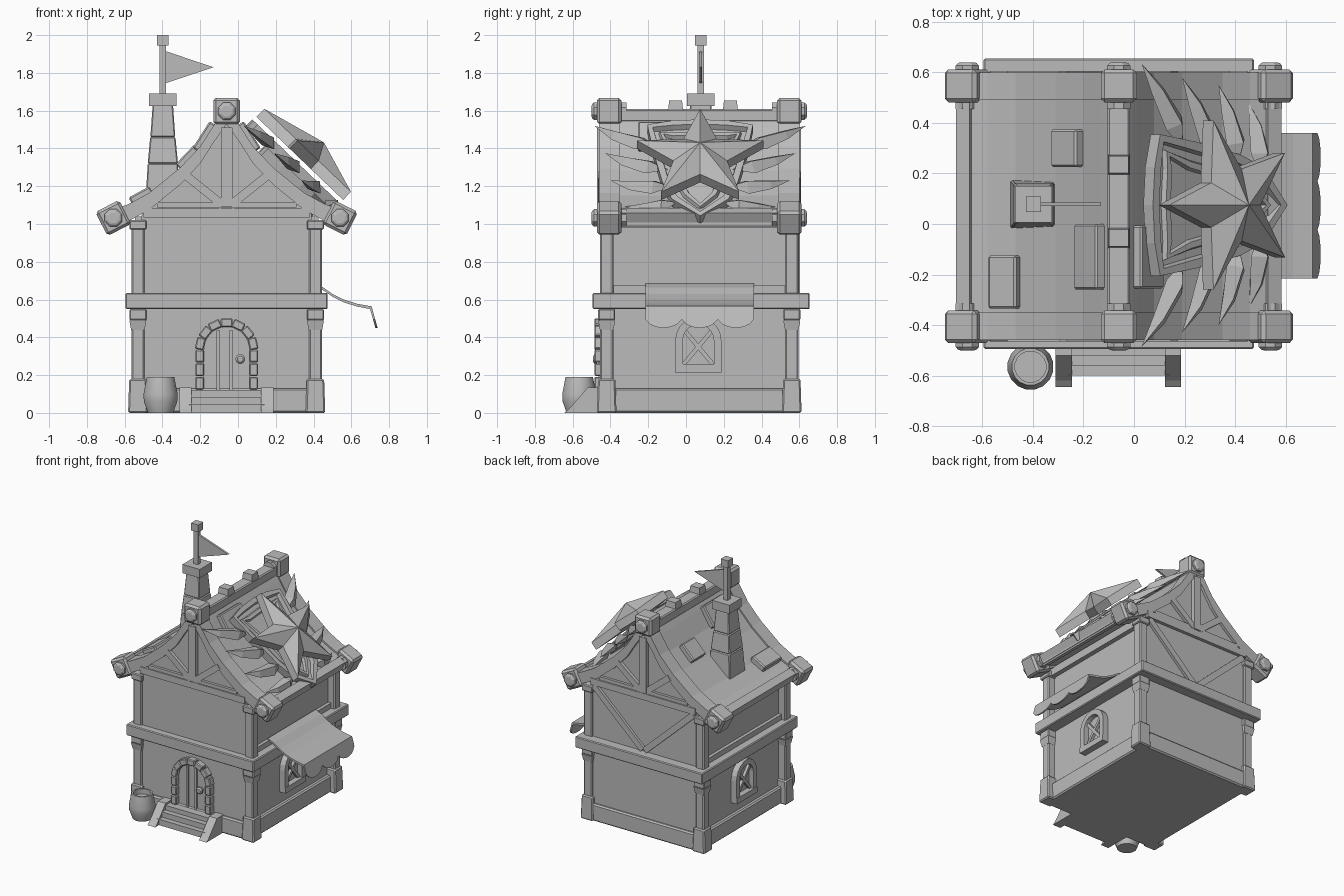
import bpy, bmesh
from math import sin, cos, pi, atan2, hypot, radians
from mathutils import Vector

if "Cube" in bpy.data.objects:
    bpy.data.objects.remove(bpy.data.objects["Cube"])

CX, CY = -0.06, 0.07                      # centre of the house
HX, HY = 0.47, 0.49                       # post offsets from the centre
FRONT, BACK = CY - 0.51, CY + 0.51        # gable wall faces

grey = bpy.data.materials.new("plain_grey")
grey.use_nodes = True
grey.diffuse_color = (0.5, 0.5, 0.5, 1)
grey.node_tree.nodes["Principled BSDF"].inputs["Base Color"].default_value = (0.5, 0.5, 0.5, 1)


def finish(name, bm, bevel=0):
    bmesh.ops.recalc_face_normals(bm, faces=bm.faces)
    me = bpy.data.meshes.new(name)
    bm.to_mesh(me)
    bm.free()
    me.materials.append(grey)
    ob = bpy.data.objects.new(name, me)
    bpy.context.scene.collection.objects.link(ob)
    if bevel:
        mod = ob.modifiers.new("bevel", "BEVEL")
        mod.width, mod.segments = bevel, 1
    return ob


def mesh(name, verts, faces, bevel=0):
    bm = bmesh.new()
    vs = [bm.verts.new(v) for v in verts]
    for f in faces:
        bm.faces.new([vs[i] for i in f])
    return finish(name, bm, bevel)


def prism(name, pts, place, d0, d1, bevel=0):
    """Extrude a 2D outline; place maps (a, b, depth) to space."""
    n = len(pts)
    verts = [place(a, b, d) for d in (d0, d1) for a, b in pts]
    faces = [list(range(n)), list(range(n, 2 * n))]
    faces += [[i, (i + 1) % n, n + (i + 1) % n, n + i] for i in range(n)]
    return mesh(name, verts, faces, bevel)


def taper(name, x, y, z0, z1, bot, top, bevel=0):
    v = [(x + i * h[0], y + j * h[1], z) for z, h in ((z0, bot), (z1, top))
         for i, j in ((-1, -1), (1, -1), (1, 1), (-1, 1))]
    f = [(0, 1, 2, 3), (4, 5, 6, 7)] + [(i, (i + 1) % 4, 4 + (i + 1) % 4, 4 + i) for i in range(4)]
    return mesh(name, v, f, bevel)


def box(name, c, s, rot_y=0, rot_x=0, bevel=0):
    ob = taper(name, 0, 0, -s[2] / 2, s[2] / 2, (s[0] / 2, s[1] / 2), (s[0] / 2, s[1] / 2), bevel)
    ob.location, ob.rotation_euler = c, (rot_x, rot_y, 0)
    return ob


def timber(name, p, q, y, w, d):
    """Straight beam between two points of a gable wall."""
    dx, dz = q[0] - p[0], q[1] - p[1]
    return box(name, ((p[0] + q[0]) / 2, y, (p[1] + q[1]) / 2), (hypot(dx, dz), d, w), -atan2(dz, dx))


def lathe(name, profile, sides, c, axis="z"):
    rings = [[(r * cos(2 * pi * (i + .5) / sides), r * sin(2 * pi * (i + .5) / sides), h)
              for i in range(sides)] for r, h in profile]
    verts = [v for ring in rings for v in ring]
    faces = [list(range(sides)), list(range(len(verts) - sides, len(verts)))]
    for k in range(len(profile) - 1):
        for i in range(sides):
            j = (i + 1) % sides
            faces.append([k * sides + i, k * sides + j, (k + 1) * sides + j, (k + 1) * sides + i])
    ob = mesh(name, verts, faces)
    ob.location = c
    if axis == "y":
        ob.rotation_euler = (pi / 2, 0, 0)
    return ob


def arch(r, base, spring, n=10):
    return [(r, base)] + [(r * cos(pi * i / n), spring + r * sin(pi * i / n)) for i in range(n + 1)] + [(-r, base)]


def xz(a, b, d):
    return (CX + a, d, b)


# Walls, plinth and floor beam
SLOPE = [(0, 1.62), (.07, 1.52), (.14, 1.41), (.25, 1.295), (.41, 1.165), (.52, 1.105), (.62, 1.07)]


def roof_z(dx):
    for (a, za), (b, zb) in zip(SLOPE, SLOPE[1:]):
        if dx <= b:
            return za + (zb - za) * (dx - a) / (b - a)
    return SLOPE[-1][1]


def roof_outline(top, thick):
    up = [(-a, z - top) for a, z in SLOPE[::-1]] + [(a, z - top) for a, z in SLOPE[1:]]
    return up + [(a, z - thick) for a, z in up[::-1]]


wall = [(-.45, .05), (.45, .05), (.45, 1.05)]
wall += [(a, z - .06) for a, z in SLOPE[4::-1]] + [(-a, z - .06) for a, z in SLOPE[1:5]] + [(-.45, 1.05)]
prism("house_walls", wall, xz, FRONT, BACK)
box("plinth", (CX, CY, .065), (.96, 1.06, .13), bevel=.01)
box("floor_beam", (CX, CY + .01, .592), (1.07, 1.15, .085), bevel=.006)
for s in (-1, 1):
    box("upper_side_beam", (CX + s * .46, CY, 1.01), (.05, .95, .06))
    box("lower_side_beam", (CX + s * .46, CY, .655), (.03, .95, .04))

# Corner posts
for sx in (-1, 1):
    for sy in (-1, 1):
        x, y = CX + sx * HX, CY + sy * HY
        taper("post_base", x, y, 0, .18, (.052, .052), (.046, .046), .008)
        box("lower_post", (x, y, .35), (.07, .07, .4), bevel=.008)
        taper("lower_capital", x, y, .44, .49, (.036, .036), (.045, .045))
        box("lower_capital_block", (x, y, .52), (.09, .09, .06), bevel=.006)
        box("upper_post", (x, y, .82), (.07, .07, .4), bevel=.008)
        box("upper_capital", (x, y, .995), (.09, .09, .05), bevel=.006)

# Gable timbers
for s, y in ((-1, FRONT), (1, BACK)):
    box("tie_beam", (CX, y, 1.06), (.88, .05, .05))
    box("gable_sill", (CX, y, 1.1), (.74, .04, .025))
    box("king_post", (CX, y, 1.3), (.06, .06, .42))
    for k in (-1, 1):
        timber("gable_brace", (CX + k * .02, 1.1), (CX + k * .22, 1.26), y, .045, .05)
        if s > 0:
            timber("wall_brace", (CX + k * .01, .65), (CX + k * .42, 1.03), y, .045, .04)

# Roof, barge boards and ridge
prism("roof", roof_outline(.015, .06), xz, CY - .45, CY + .45)
for s in (-1, 1):
    y = CY + s * .475
    prism("barge_board", roof_outline(0, .09), xz, y - .055, y + .055)
    for dx, z, rot in ((0, 1.597, 0), (-.6, 1.032, -27), (.6, 1.032, 27)):
        box("beam_end_block", (CX + dx, y + s * .002, z), (.142, .13, .142), radians(rot), bevel=.015)
        lathe("beam_end_knob", [(.05, -.09), (.05, .082), (.04, .092), (.04, -.08)][:3] + [(.03, .095)],
              8, (CX + dx, y, z), "y").rotation_euler = (-s * pi / 2, 0, 0)
    box("eave_beam", (CX + s * .6, CY, 1.035), (.06, .9, .08), radians(s * 27))
box("ridge_beam", (CX, CY, 1.575), (.09, .92, .07), bevel=.008)
for y in (-.055, .235):
    taper("ridge_block", CX, y, 1.58, 1.655, (.045, .042), (.038, .034))

# Raised roof tiles
for x, y, w, d in ((-.26, .3, .1, .15), (-.51, -.23, .11, .21), (-.17, -.13, .09, .26), (.05, -.13, .09, .25)):
    dx = abs(x - CX)
    slope = atan2(roof_z(dx - .03) - roof_z(dx + .03), .06)
    box("roof_tile", (x, y, roof_z(dx)), (w / cos(slope), d, .06), slope * (1 if x > CX else -1), bevel=.008)

# Chimney and flag
FX, FY = -.398, .078
for z0, z1, a, b in ((1.08, 1.32, .094, .08), (1.32, 1.46, .08, .067), (1.46, 1.63, .066, .054)):
    taper("chimney_tier", FX, FY, z0, z1, (a, a * 1.05), (b, b * 1.05), .006)
box("chimney_cap", (FX, FY, 1.657), (.145, .145, .066))
box("flag_pole", (FX, FY, 1.82), (.034, .034, .3))
box("pole_top", (FX, FY, 1.972), (.06, .06, .056))
prism("flag", [(FX, 1.74), (FX, 1.92), (-.13, 1.83)], lambda a, b, d: (a, d, b), FY - .007, FY + .007)

# Roof emblem: star over a shield with feathers
CENTRE, UP, OUT = Vector((.393, .075, 1.367)), Vector((-.72, 0, .69)), Vector((.69, 0, .72))


def emblem(a, b, d):
    return CENTRE + Vector((0, a, 0)) + UP * b + OUT * d


rim = [((.352, .15)[i % 2] * sin(pi * i / 5), (.352, .15)[i % 2] * cos(pi * i / 5)) for i in range(10)]
mesh("star", [emblem(a, b, d) for d in (0, -.06) for a, b in rim] + [emblem(0, 0, .09)],
     [list(range(10, 20))] + [(i, (i + 1) % 10, 10 + (i + 1) % 10, 10 + i) for i in range(10)]
     + [(i, (i + 1) % 10, 20) for i in range(10)])

half = [(.15, .35), (.28, .32), (.25, .12), (.2, -.12), (.15, -.25)]
shield = [(0, .36)] + half + [(0, -.38)] + [(-a, b) for a, b in half[::-1]]
bm = bmesh.new()
face = bm.faces.new([bm.verts.new(emblem(a, b, -.085)) for a, b in shield])
back = bm.faces.new([bm.verts.new(emblem(a, b, -.14)) for a, b in shield])
n = len(shield)
fv, bv = list(face.verts), list(back.verts)
for i in range(n):
    bm.faces.new([fv[i], fv[(i + 1) % n], bv[(i + 1) % n], bv[i]])
bmesh.ops.recalc_face_normals(bm, faces=bm.faces)
for t, d in ((.035, 0), (.008, -.03), (.03, 0), (.008, .02), (.025, 0), (.008, -.02)):
    bmesh.ops.inset_region(bm, faces=[face], thickness=t, depth=d)
finish("shield", bm)
prism("shield_mount", [(a * .6, b * .6) for a, b in shield], emblem, -.25, -.13)

FEATHERS = [((.22, .17), (.03, .56, 1.52)), ((.17, 0), (.19, .505, 1.375)),
            ((.15, -.13), (.335, .475, 1.23)), ((.12, -.25), (.455, .405, 1.09))]
for s in (-1, 1):
    for (a, b), (tx, ty, tz) in FEATHERS:
        root, tip = emblem(s * a, b, -.11), Vector((tx, .075 + s * ty, tz))
        side = OUT.cross(tip - root).normalized() * .05
        mid, far = root.lerp(tip, .3), root.lerp(tip, .68)
        bend = UP * -.02
        mesh("feather", [root, mid + side + bend, far + side * .75 + bend, tip, far - side * .6 + bend,
                         mid - side + bend, mid + OUT * .045 + bend, far + OUT * .03 + bend, mid - OUT * .03],
             [(0, 1, 6), (1, 2, 7, 6), (2, 3, 7), (3, 4, 7), (4, 5, 6, 7), (5, 0, 6),
              (0, 1, 8), (1, 2, 8), (2, 3, 8), (3, 4, 8), (4, 5, 8), (5, 0, 8)])

# Door with stone surround
DR, DZ = .122, .335
prism("door", arch(DR, .12, DZ), xz, FRONT - .012, FRONT + .02)
for dx in (-.045, .025):
    box("door_batten", (CX + dx, FRONT - .012, .275), (.018, .02, .32))
for s in (-1, 1):
    for k in range(3):
        box("jamb_stone", (CX + s * .143, FRONT - .015, .157 + k * .072), (.046, .06, .067), bevel=.006)
for k in range(7):
    t = pi * (k + .5) / 7
    box("arch_stone", (CX + .143 * cos(t), FRONT - .015, DZ + .143 * sin(t)), (.046, .06, .064), -t, bevel=.006)
lathe("door_knob", [(.014, 0), (.014, .02), (.026, .022), (.026, .034), (.016, .042)], 12,
      (.012, FRONT - .01, .285), "y")

# Entrance steps
for k, (z, y) in enumerate(((.12, -.52), (.085, -.56), (.045, -.6))):
    box("step", (CX, (y + FRONT) / 2, z / 2), (.4, FRONT - y, z))
for x0, x1 in ((-.31, -.245), (.122, .187)):
    prism("step_cheek", [(-.645, 0), (-.62, .02), (-.52, .135), (FRONT, .135), (FRONT, 0)],
          lambda a, b, d: (d, a, b), x0, x1)

# Arched side windows
for s in (-1, 1):
    def pane(a, b, d, s=s):
        return (CX + s * (.45 + d), .065 + a, b)
    prism("window_frame", arch(.122, .215, .385) + arch(.082, .215, .385)[::-1], pane, -.01, .045, )
    prism("window_sill", [(-.122, .215), (.122, .215), (.122, .258), (-.122, .258)], pane, -.01, .05)
    prism("window_glass", arch(.09, .25, .385), pane, -.01, .006)
    for k in (-1, 1):
        box("window_bar", (CX + s * .464, .065, .35), (.025, .022, .24), rot_x=k * radians(40))

# Scalloped awning
top = [(.40, .685), (.45, .665), (.50, .63), (.56, .6), (.63, .578), (.70, .565)]
prism("awning", top + [(x, z - .015) for x, z in top[::-1]], lambda a, b, d: (a, d, b), -.215, .36)
scallops = [(-.215 + .575 * (k + i / 8) / 3, .495 - .045 * sin(pi * i / 8) ** .6)
            for k in range(3) for i in range(8)]
prism("awning_flap", [(-.215, .565)] + scallops + [(.36, .495), (.36, .565)],
      lambda a, b, d: (.697 + (.565 - b) * .28 + d, a, b), -.002, .01)

# Barrel
barrel = lathe("barrel", [(.068, 0), (.09, .06), (.092, .1), (.074, .19), (.062, .19), (.062, .15)],
               16, (-.41, -.565, 0))
bpy.context.view_layer.objects.active = barrel
barrel.select_set(True)
bpy.ops.object.shade_smooth_by_angle(angle=radians(35))
